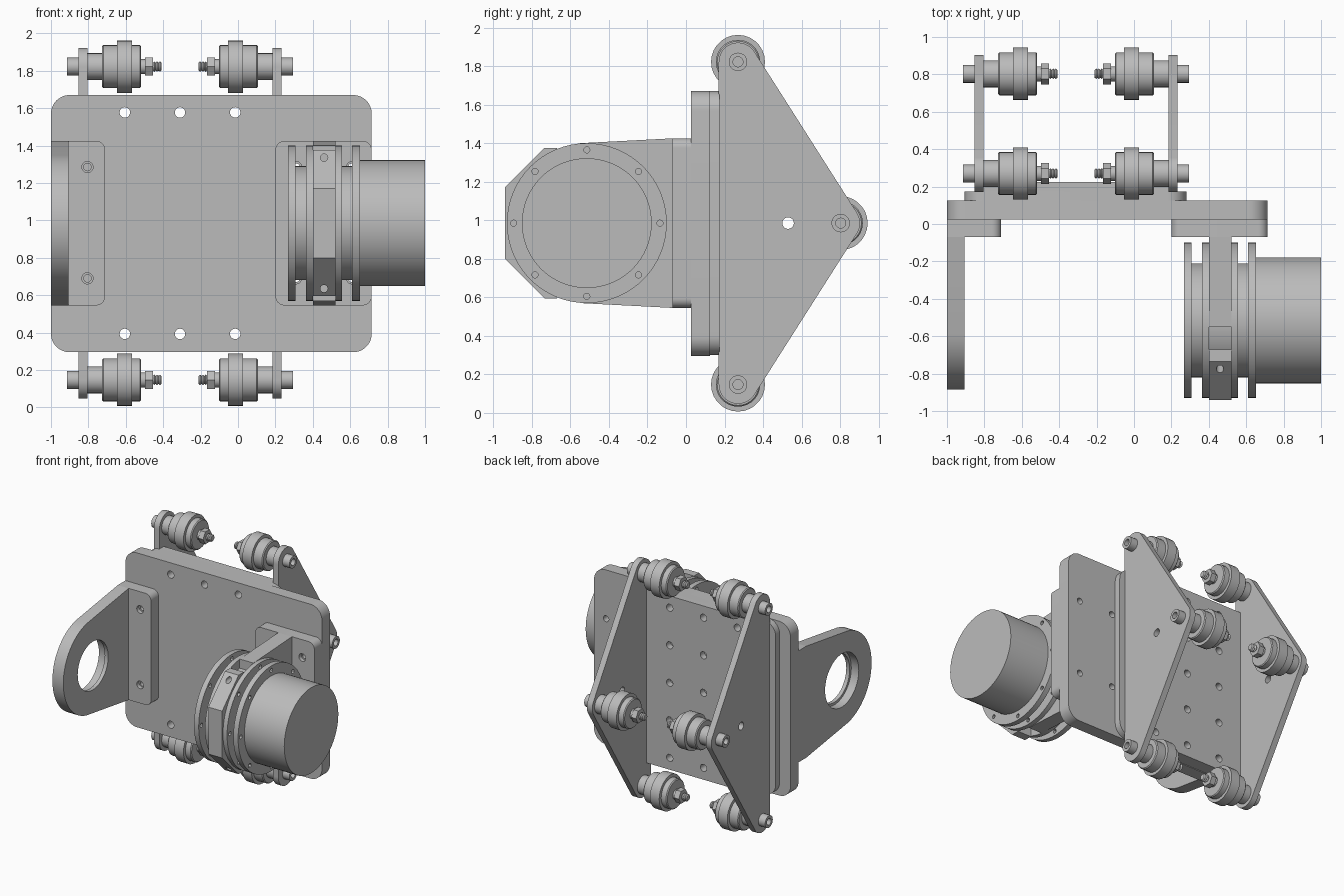
import bpy, bmesh, math
from mathutils import Vector
from mathutils.geometry import convex_hull_2d

cube = bpy.data.objects.get("Cube")
if cube:
    bpy.data.objects.remove(cube, do_unlink=True)

grey = bpy.data.materials.new("metal_grey")
grey.use_nodes = True
grey.diffuse_color = (0.5, 0.5, 0.5, 1)
grey.node_tree.nodes["Principled BSDF"].inputs["Base Color"].default_value = (0.5, 0.5, 0.5, 1)

MID_X = -0.31            # symmetry plane of the carriage
MID_Z = 0.985            # height of the motor axis
MOTOR_Y = -0.515
parts = []


def finish(name, bm):
    bmesh.ops.recalc_face_normals(bm, faces=bm.faces)
    mesh = bpy.data.meshes.new(name)
    bm.to_mesh(mesh)
    bm.free()
    mesh.materials.append(grey)
    ob = bpy.data.objects.new(name, mesh)
    bpy.context.collection.objects.link(ob)
    parts.append(ob)
    return ob


def circle(u, v, r, n=48):
    if r == 0:
        return [(u, v)]
    return [(u + r * math.cos(math.tau * i / n), v + r * math.sin(math.tau * i / n)) for i in range(n)]


def hull(*discs):
    """Convex outline wrapped around discs given as (u, v, radius)."""
    pts = [Vector(p) for d in discs for p in circle(*d)]
    return [tuple(pts[i]) for i in convex_hull_2d(pts)]


def rounded(u0, u1, v0, v1, r, left_r=None):
    q = r if left_r is None else left_r
    return hull((u0 + q, v0 + q, q), (u0 + q, v1 - q, q), (u1 - r, v0 + r, r), (u1 - r, v1 - r, r))


def add_prism(bm, outline, axis, lo, hi):
    place = (lambda p: (lo, p[0], p[1])) if axis == "X" else (lambda p: (p[0], lo, p[1]))
    face = bm.faces.new([bm.verts.new(place(p)) for p in outline])
    top = bmesh.ops.extrude_face_region(bm, geom=[face])["geom"]
    step = Vector((hi - lo, 0, 0)) if axis == "X" else Vector((0, hi - lo, 0))
    bmesh.ops.translate(bm, vec=step, verts=[g for g in top if isinstance(g, bmesh.types.BMVert)])


def prism(name, outline, axis, lo, hi):
    bm = bmesh.new()
    add_prism(bm, outline, axis, lo, hi)
    return finish(name, bm)


def apply_cut(ob, cutter):
    cutter.hide_render = True
    mod = ob.modifiers.new("holes", "BOOLEAN")
    mod.operation = "DIFFERENCE"
    mod.solver = "EXACT"
    mod.object = cutter
    bpy.context.view_layer.objects.active = ob
    bpy.ops.object.modifier_apply(modifier=mod.name)
    parts.remove(cutter)
    bpy.data.objects.remove(cutter, do_unlink=True)


def drill(ob, centres, r, axis, lo, hi, n=20):
    bm = bmesh.new()
    for u, v in centres:
        add_prism(bm, circle(u, v, r, n), axis, lo, hi)
    apply_cut(ob, finish("hole_cutter", bm))


def lathe(name, profile, y, z, n=32, flip=False):
    """Spin (x, radius) points round an axis along x; flip mirrors to the other side."""
    bm = bmesh.new()
    rings = []
    for x, r in profile:
        x = 2 * MID_X - x if flip else x
        rings.append([bm.verts.new((x, p, q)) for p, q in circle(y, z, r, n)])
    for a, b in zip(rings, rings[1:]):
        for i in range(n):
            j = (i + 1) % n
            if len(a) == 1:
                bm.faces.new((a[0], b[i], b[j]))
            elif len(b) == 1:
                bm.faces.new((a[i], a[j], b[0]))
            else:
                bm.faces.new((a[i], a[j], b[j], b[i]))
    return finish(name, bm)


def drum(name, x0, x1, r, y, z, n=32, flip=False):
    return lathe(name, [(x0, 0), (x0, r), (x1, r), (x1, 0)], y, z, n, flip)


# Stacked base plates with their hole grid
main = prism("main_plate", rounded(-1, 0.715, 0.295, 1.67, 0.1), "Y", 0.025, 0.125)
backing = prism("backing_plate", rounded(-0.905, 0.28, 0.3, 1.67, 0.1), "Y", 0.125, 0.175)
centre = prism("centre_plate", rounded(-0.805, 0.185, 0.3, 1.67, 0), "Y", 0.175, 0.225)
cols = [MID_X + 0.295 * i for i in (-1, 0, 1)]
rows = [MID_Z + 0.296 * i for i in (-2, -1, 0, 1, 2)]
ends = [(x, z) for x in cols for z in (rows[0], rows[-1])]
drill(main, ends, 0.028, "Y", -0.1, 0.3)
drill(backing, ends, 0.028, "Y", -0.1, 0.3)
drill(centre, [(x, z) for x in cols for z in rows], 0.028, "Y", 0.1, 0.3)

# Bracket flanges, bolted through the main plate
bolt_z = (0.69, 1.285)
ring_holes = [(x, z) for x in (0.31, 0.61) for z in bolt_z]
hub_holes = [(-0.805, z) for z in bolt_z]
drill(main, ring_holes, 0.024, "Y", -0.1, 0.3)
for name, x0, x1, q, spots in (("bearing_flange", -1, -0.71, 0, hub_holes),
                               ("motor_flange", 0.2, 0.715, 0.05, ring_holes)):
    flange = prism(name, rounded(x0, x1, 0.545, 1.425, 0.05, q), "Y", -0.07, 0.025)
    drill(flange, spots, 0.03, "Y", -0.1, -0.04)
    drill(flange, spots, 0.02, "Y", -0.06, 0.05)

# Bearing arm with stepped bore
arm = prism("bearing_arm", hull((-0.07, 0.545, 0), (-0.07, 1.425, 0), (MOTOR_Y, MID_Z, 0.37, 64)),
            "X", -1, -0.905)
drill(arm, [(MOTOR_Y, MID_Z)], 0.19, "X", -1.1, -0.8, 48)
drill(arm, [(MOTOR_Y, MID_Z)], 0.21, "X", -1.1, -0.935, 48)

# Motor arm, clamp cap and the core they grip
prism("motor_arm", [(-0.07, 0.545), (-0.07, 1.425), (-0.55, 1.4), (-0.55, 0.57)], "X", 0.4, 0.52)
cap = prism("clamp_cap", [(-0.67, 0.595), (-0.67, 1.375), (-0.735, 1.375), (-0.94, 1.17),
                          (-0.94, 0.8), (-0.735, 0.595)], "X", 0.4, 0.52)
bm = bmesh.new()
add_prism(bm, circle(0.46, MID_Z + 0.35, 0.02, 16), "Y", -1, -0.7)
add_prism(bm, circle(0.46, MID_Z - 0.35, 0.02, 16), "Y", -1, -0.7)
apply_cut(cap, finish("clamp_hole_cutter", bm))
drum("drive_core", 0.27, 0.655, 0.305, MOTOR_Y, MID_Z, 64)
drum("clamp_core", 0.4, 0.52, 0.345, MOTOR_Y, MID_Z, 64)
drum("motor_body", 0.65, 1.0, 0.337, MOTOR_Y, MID_Z, 64)

# Four drilled rings round the motor
for i, (x0, x1) in enumerate(((0.267, 0.308), (0.363, 0.4), (0.52, 0.556), (0.61, 0.652))):
    ring = prism(f"motor_ring_{i + 1}", circle(MOTOR_Y, MID_Z, 0.415, 64), "X", x0, x1)
    drill(ring, circle(MOTOR_Y, MID_Z, 0.38, 8), 0.016, "X", x0 - 0.1, x1 + 0.1, 12)

# Triangular side plates carrying three rollers each
corners = [(0.27, 1.822), (0.27, 0.147), (0.803, MID_Z)]
thread = [(-0.455 + 0.0075 * i, 0.028 if i % 2 else 0.021) for i in range(7)]
for side, flip in (("right", False), ("left", True)):
    x0, x1 = (0.185, 0.233) if flip else (-0.853, -0.805)
    plate = prism(f"{side}_side_plate", hull(*[(y, z, 0.1) for y, z in corners]), "X", x0, x1)
    drill(plate, [(0.53, MID_Z)], 0.03, "X", x0 - 0.1, x1 + 0.1)
    for i, (y, z) in enumerate(corners):
        tag = f"{side}_{i + 1}"
        lathe(f"bolt_{tag}", [(-0.875, 0), (-0.875, 0.026), (-0.913, 0.026), (-0.913, 0.048),
                              (-0.853, 0.048), (-0.853, 0.024)] + thread + [(-0.41, 0)], y, z, 20, flip)
        drum(f"spacer_{tag}", -0.805, -0.727, 0.072, y, z, 24, flip)
        lathe(f"roller_{tag}", [(-0.727, 0), (-0.727, 0.108), (-0.72, 0.115), (-0.647, 0.115),
                                (-0.647, 0.14), (-0.567, 0.14), (-0.567, 0.115), (-0.525, 0.115),
                                (-0.518, 0.108), (-0.518, 0)], y, z, 28, flip)
        drum(f"washer_{tag}", -0.518, -0.498, 0.04, y, z, 20, flip)
        drum(f"nut_{tag}", -0.498, -0.455, 0.056, y, z, 6, flip)

# Smooth round surfaces, crisp edges
bpy.ops.object.select_all(action="DESELECT")
for ob in parts:
    ob.select_set(True)
bpy.context.view_layer.objects.active = parts[0]
bpy.ops.object.shade_smooth_by_angle(angle=math.radians(30))
